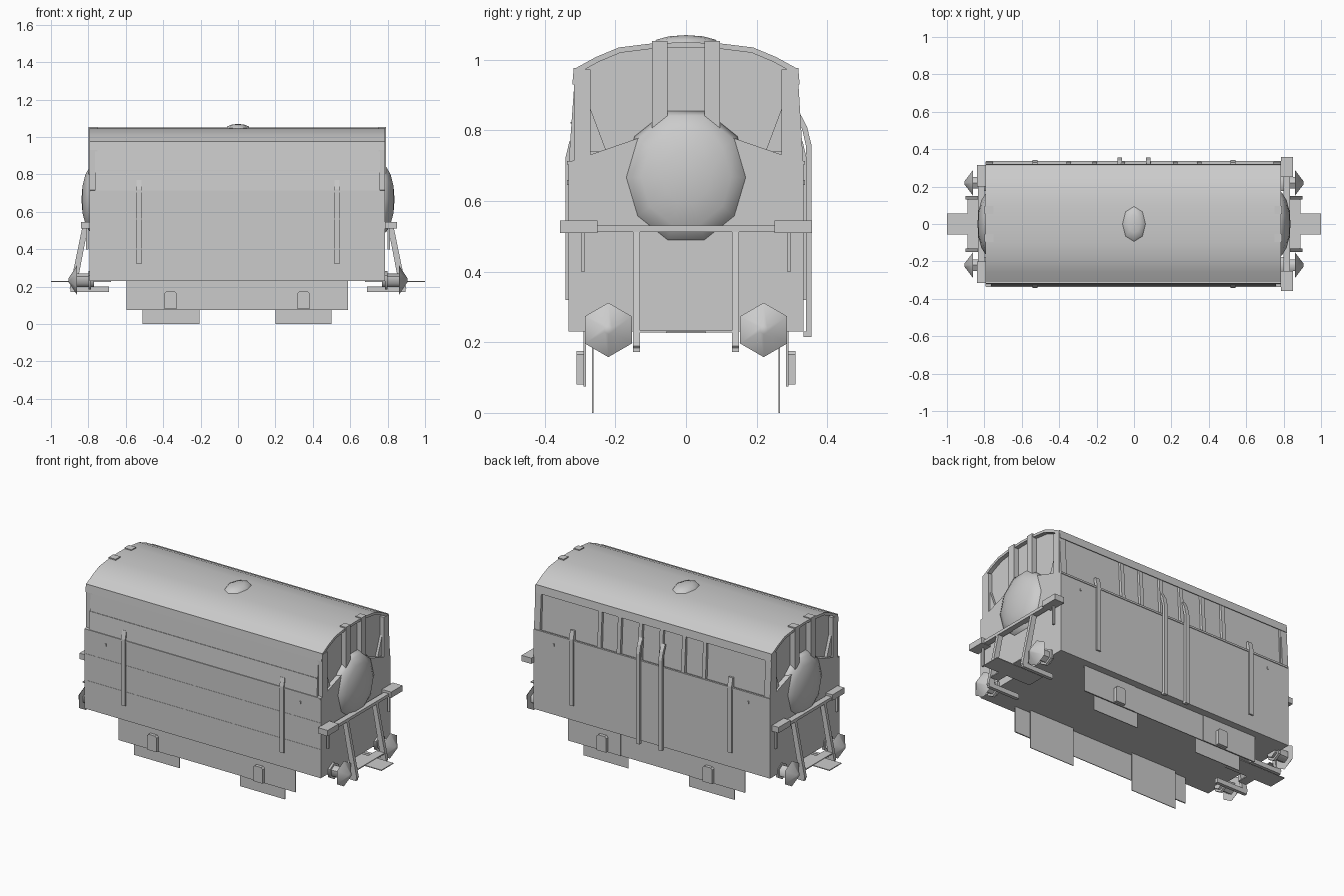
import bpy, bmesh, math
from mathutils import Matrix, Vector

if "Cube" in bpy.data.objects:
    bpy.data.objects.remove(bpy.data.objects["Cube"])


def finish(name, bm, smooth=None):
    bmesh.ops.recalc_face_normals(bm, faces=bm.faces)
    me = bpy.data.meshes.new(name)
    bm.to_mesh(me)
    bm.free()
    ob = bpy.data.objects.new(name, me)
    bpy.context.collection.objects.link(ob)
    if smooth:
        bpy.ops.object.select_all(action='DESELECT')
        ob.select_set(True)
        bpy.context.view_layer.objects.active = ob
        bpy.ops.object.shade_smooth_by_angle(angle=math.radians(smooth))
    return ob


def box(name, x0, x1, y0, y1, z0, z1):
    bm = bmesh.new()
    bmesh.ops.create_cube(bm, size=1)
    for v in bm.verts:
        v.co = Vector(((x0, x1)[v.co.x > 0], (y0, y1)[v.co.y > 0], (z0, z1)[v.co.z > 0]))
    return finish(name, bm)


def extrude(name, pts, axis, a, b, smooth=None):
    """Extrude a 2D outline: axis 'x' takes (y, z) points, axis 'y' takes (x, z)."""
    bm = bmesh.new()
    place = (lambda p, t: (t, p[0], p[1])) if axis == 'x' else (lambda p, t: (p[0], t, p[1]))
    f = bm.faces.new([bm.verts.new(place(p, a)) for p in pts])
    r = bmesh.ops.extrude_face_region(bm, geom=[f], use_keep_orig=True)
    d = Vector((b - a, 0, 0)) if axis == 'x' else Vector((0, b - a, 0))
    bmesh.ops.translate(bm, vec=d, verts=[v for v in r['geom'] if isinstance(v, bmesh.types.BMVert)])
    return finish(name, bm, smooth)


def ball(name, c, r, u, v, smooth=60, along_x=False):
    bm = bmesh.new()
    bmesh.ops.create_uvsphere(bm, u_segments=u, v_segments=v, radius=1)
    if along_x:
        bmesh.ops.rotate(bm, verts=bm.verts, matrix=Matrix.Rotation(math.pi / 2, 3, 'Y'))
    bmesh.ops.scale(bm, vec=r, verts=bm.verts)
    bmesh.ops.translate(bm, vec=c, verts=bm.verts)
    return finish(name, bm, smooth)


def cone_x(name, x0, x1, y, z, r0, r1, s):
    """Six-sided cone along x with a corner pointing up."""
    bm = bmesh.new()
    bmesh.ops.create_cone(bm, segments=6, radius1=r0, radius2=r1, depth=abs(x1 - x0), cap_ends=True)
    bmesh.ops.rotate(bm, verts=bm.verts, matrix=Matrix.Rotation(s * math.pi / 2, 3, 'Y'))
    if max(v.co.z for v in bm.verts) < r0 * .95:
        bmesh.ops.rotate(bm, verts=bm.verts, matrix=Matrix.Rotation(math.pi / 6, 3, 'X'))
    bmesh.ops.translate(bm, vec=(s * (x0 + x1) / 2, y, z), verts=bm.verts)
    return finish(name, bm, 60)


# body: lower box and slightly tapered upper storey
extrude("lower_body", [(-.333, .23), (.333, .23), (.333, .71), (-.333, .71)], 'x', -.785, .78)
arc = [(.315, .975), (.255, 1.008), (.19, 1.035), (.10, 1.046), (0, 1.05)]
arc += [(-y, z) for y, z in arc[-2::-1]]
extrude("upper_body", [(.315, .70), (.303, .965), (.19, 1.025), (0, 1.04),
                       (-.19, 1.025), (-.314, .965), (-.333, .70)], 'x', -.765, .76)

# curved roof shell with eave boards
inner = [(y * .98, z - .015) for y, z in reversed(arc)]
extrude("roof", arc + inner, 'x', -.795, .785, 40)
for s in (-1, 1):
    extrude("eave_board", [(s * .318, .93), (s * .322, .93), (s * .318, .977), (s * .304, .977)],
            'x', -.795, .785)
ball("roof_vent", (0, 0, 1.045), (.065, .095, .025), 8, 6)

# side details
for s in (-1, 1):
    box("waist_rail", -.79, .785, min(s * .325, s * .337), max(s * .325, s * .337), .703, .714)
    for x in (-.53, .53):
        extrude("side_strap", [(s * .33, .32), (s * .342, .32), (s * .342, .72), (s * .33, .77), (s * .318, .77)],
                'x', x - .014, x + .014)
    for x in (-.65, .65):
        box("bolt", x - .004, x + .004, min(s * .33, s * .337), max(s * .33, s * .337), .645, .66)
for z in (.40, .56, .82):
    box("plank_strip", -.788 if z < .7 else -.76, .783 if z < .7 else .755,
        -.3345 if z < .7 else -.327, -.31, z, z + .004)
# framed upper panels on the rear side
for x, w in ((.765, .02), (.35, .012), (.22, .012), (.08, .012), (-.06, .012),
             (-.21, .012), (-.35, .012), (-.775, .02)):
    extrude("panel_post", [(.305, .71), (.332, .71), (.318, .94), (.30, .94)], 'x', x - w, x + w)
# curved grab rails on the rear side
for x in (-.075, .075):
    extrude("grab_rail", [(.333, .215), (.355, .215), (.355, .76), (.343, .81), (.322, .85), (.312, .845),
                          (.330, .80), (.340, .755), (.340, .23), (.333, .23)], 'x', x - .012, x + .012)

# underframe side plates, wheel plates and axle boxes
for s in (-1, 1):
    box("side_frame", -.597, .587, s * .285 - .002, s * .285 + .002, .075, .24)
    for x0, x1 in ((-.597, -.24), (.235, .587)):
        box("axle_guard", x0, x1, s * .288 - .002, s * .288 + .002, .075, .24)
    for x0, x1 in ((-.51, -.205), (.2, .5)):
        box("wheel_plate", x0, x1, s * .264 - .002, s * .264 + .002, 0, .23)
    for x in (-.36, .35):
        extrude("axle_box", [(x - .032, .08), (x + .032, .08), (x + .032, .165), (x + .022, .175),
                             (x - .022, .175), (x - .032, .165)], 'y', s * .285, s * .31)

# end assemblies, mirrored
for s in (-1, 1):
    e = .787 if s > 0 else .795

    def bx(name, x0, x1, *yz):
        return box(name, min(s * x0, s * x1), max(s * x0, s * x1), *yz)

    # lower end wall rising towards the middle
    extrude("end_wall", [(-.333, .23), (.333, .23), (.333, .71), (.13, .78), (-.13, .78), (-.333, .71)],
            'x', s * (e - .03), s * e)
    ball("end_dome", (s * .765, 0, .667), (.072, .18, .198), 10, 8, 60, True)
    for t in (-1, 1):
        bx("corner_post", .75, e, min(t * .27, t * .317), max(t * .27, t * .317), .71, .972)
        bx("centre_post", .75, e + .003, t * .075 - .022, t * .075 + .022, .80, 1.053)
        extrude("corner_gusset", [(t * .27, .86), (t * .225, .74), (t * .27, .74)], 'x', s * .75, s * (e - .012))
        # buffers
        cone_x("buffer_shaft", .77, .87, t * .22, .235, .036, .036, s)
        cone_x("buffer_base", .785, .80, t * .22, .235, .05, .05, s)
        cone_x("buffer_head", .862, .905, t * .22, .235, .077, .012, s)
        # end beam blocks with hanging hooks
        y0, y1 = (.25, .357) if s > 0 else (.2, .315)
        bx("beam_block", .785, .85 if s > 0 else .84, min(t * y0, t * y1), max(t * y0, t * y1), .51, .545)
        bx("hanging_hook", .80, .812, t * .292 - .006, t * .292 + .006, .40, .515)
        # slanted struts with horizontal feet
        extrude("strut", [(s * .80, .53), (s * .83, .53), (s * .90, .19), (s * .885, .172), (s * .865, .19)],
                'y', t * .13, t * .15)
        bx("strut_foot", .69, .895, min(t * .13, t * .15), max(t * .13, t * .15), .172, .2)
    bx("end_beam", .80, .835, -.25, .25, .513, .531)
    bx("cross_bar", .835, .89, -.13, .13, .228, .234)
    bx("coupling_plate", .68, 1.0, -.057, .057, .226, .231)
